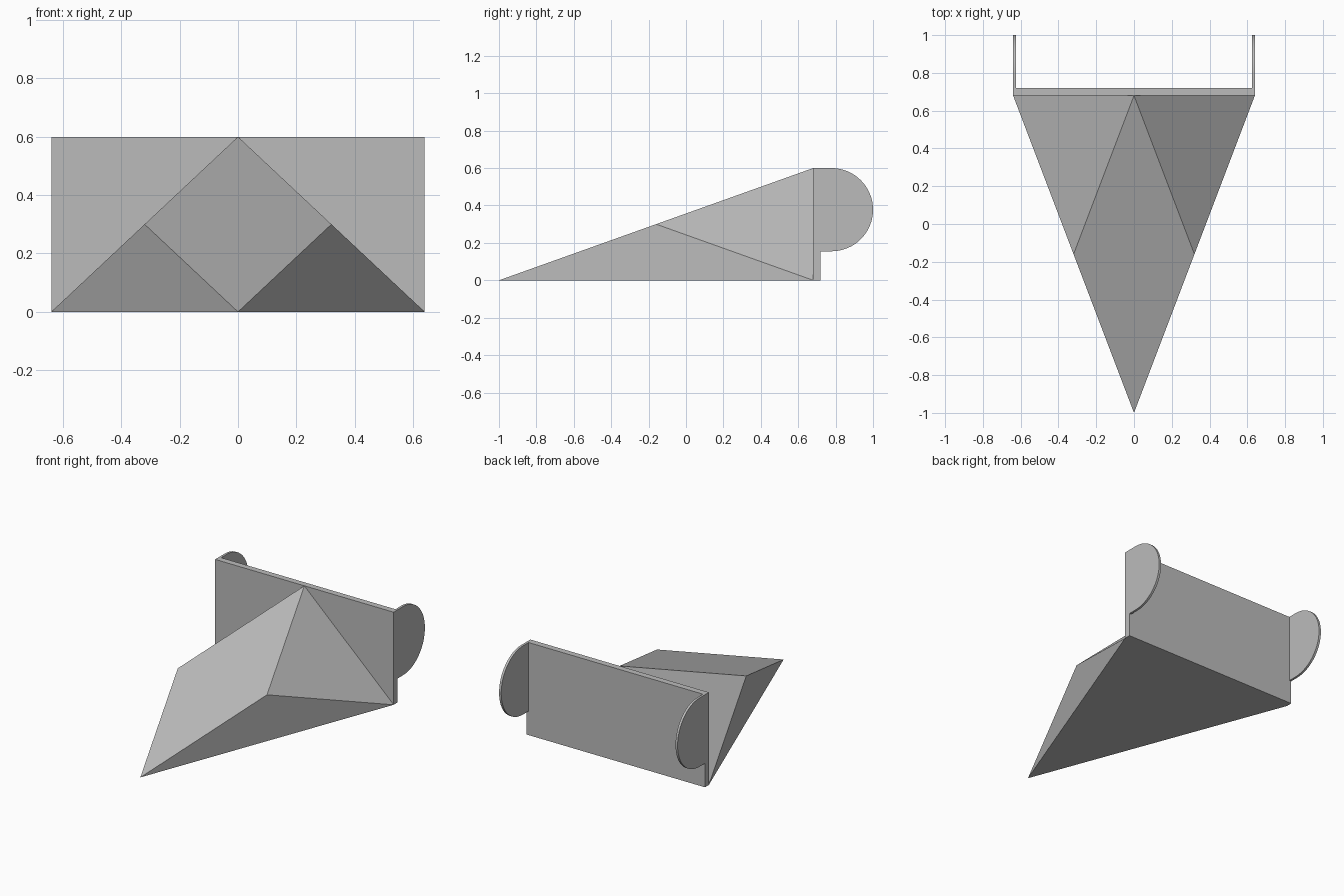
import bpy
import bmesh
import math

cube = bpy.data.objects.get("Cube")
if cube:
    bpy.data.objects.remove(cube, do_unlink=True)

# Single grey colour
GREY = (0.5, 0.5, 0.5, 1.0)
grey = bpy.data.materials.new("plain grey")
grey.use_nodes = True
grey.diffuse_color = GREY
grey.node_tree.nodes["Principled BSDF"].inputs["Base Color"].default_value = GREY

HALF_W, HEIGHT = 0.64, 0.6
BOARD_FRONT, BOARD_BACK = 0.68, 0.72
PLATE = 0.015


def finish(name, bm):
    bmesh.ops.recalc_face_normals(bm, faces=bm.faces)
    mesh = bpy.data.meshes.new(name)
    bm.to_mesh(mesh)
    bm.free()
    obj = bpy.data.objects.new(name, mesh)
    mesh.materials.append(grey)
    bpy.context.collection.objects.link(obj)
    return obj


def side_prism(name, profile, x0, x1):
    """Extrude a (y, z) profile from x0 to x1."""
    bm = bmesh.new()
    face = bm.faces.new([bm.verts.new((x0, y, z)) for y, z in profile])
    ext = bmesh.ops.extrude_face_region(bm, geom=[face])["geom"]
    verts = [g for g in ext if isinstance(g, bmesh.types.BMVert)]
    bmesh.ops.translate(bm, verts=verts, vec=(x1 - x0, 0, 0))
    return finish(name, bm)


# Faceted wedge: sloping kite top, upright lower sides, slanted rear flanks
bm = bmesh.new()
mid_y = (BOARD_FRONT - 1) / 2
tip = bm.verts.new((0, -1, 0))
apex = bm.verts.new((0, BOARD_FRONT, HEIGHT))
corners, mids = [], []
for s in (-1, 1):
    corners.append(bm.verts.new((s * HALF_W, BOARD_FRONT, 0)))
    mids.append(bm.verts.new((s * HALF_W / 2, mid_y, HEIGHT / 2)))
bm.faces.new((tip, mids[1], apex, mids[0]))
bm.faces.new((tip, *corners))
bm.faces.new((apex, *corners))
for c, m in zip(corners, mids):
    bm.faces.new((tip, c, m))
    bm.faces.new((c, apex, m))
finish("wedge_nose", bm)

# Rear board
side_prism("rear_board",
           [(BOARD_FRONT, 0), (BOARD_BACK, 0),
            (BOARD_BACK, HEIGHT), (BOARD_FRONT, HEIGHT)],
           -HALF_W + PLATE, HALF_W - PLATE)

# Round-ended side plates with a foot along the board's edge
LOW = 0.155
radius = (HEIGHT - LOW) / 2
cy, cz = 1 - radius, LOW + radius
steps = 32
arc = [(cy + radius * math.cos(a), cz + radius * math.sin(a))
       for a in (math.pi * (i / steps - 0.5) for i in range(steps + 1))]
outline = [(BOARD_FRONT, 0), (BOARD_BACK, 0), (BOARD_BACK, LOW),
           *arc, (BOARD_FRONT, HEIGHT)]
for name, s in (("left_side_plate", 1), ("right_side_plate", -1)):
    plate = side_prism(name, outline, s * (HALF_W - PLATE), s * HALF_W)
    bpy.ops.object.select_all(action="DESELECT")
    plate.select_set(True)
    bpy.context.view_layer.objects.active = plate
    bpy.ops.object.shade_smooth_by_angle(angle=math.radians(30))
